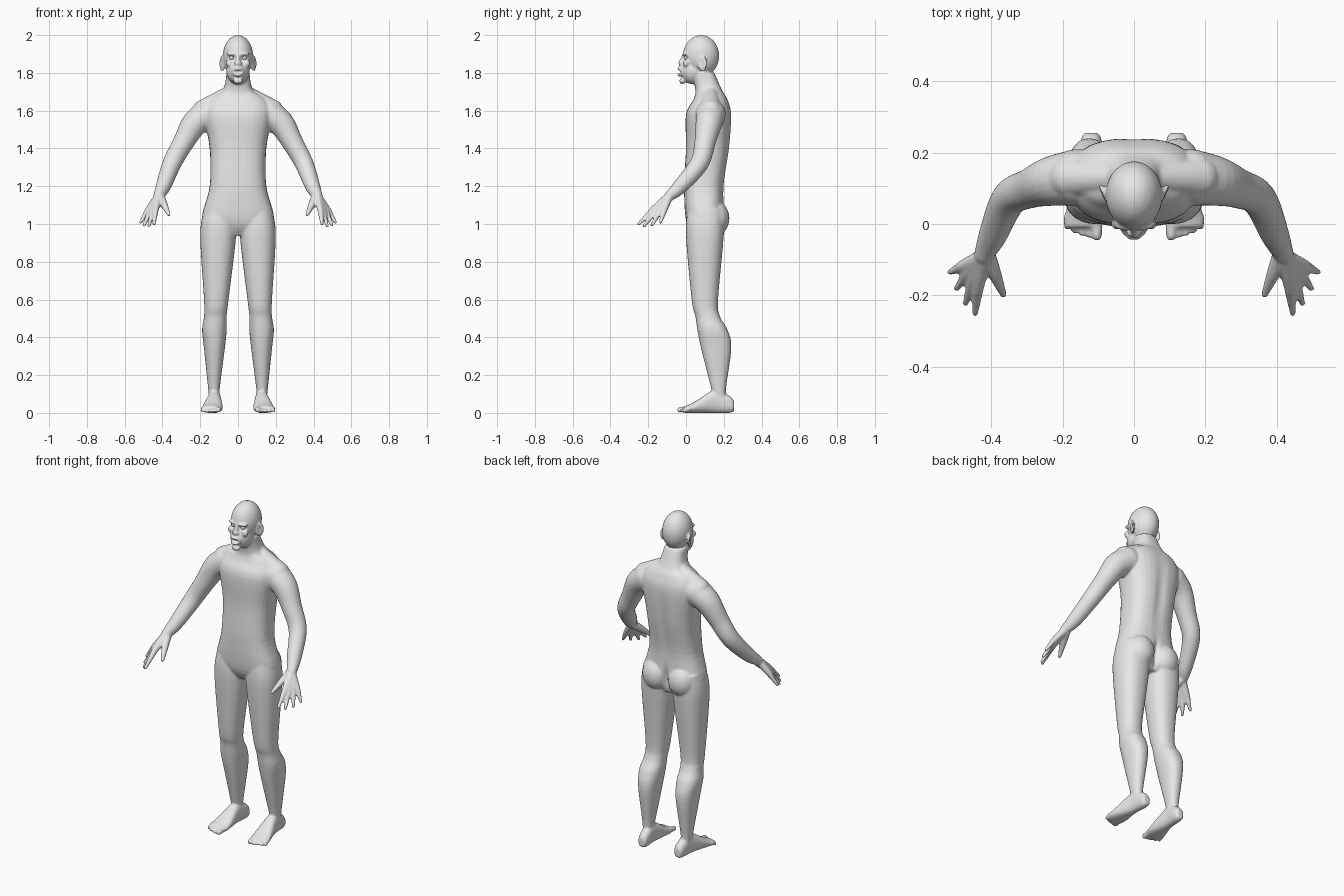
import bpy, bmesh, math
from mathutils import Vector, Matrix

if "Cube" in bpy.data.objects:
    bpy.data.objects.remove(bpy.data.objects["Cube"])

skin = bpy.data.materials.new("plain grey")
skin.use_nodes = True
grey = (.8, .8, .8, 1)
skin.diffuse_color = grey
skin.node_tree.nodes["Principled BSDF"].inputs["Base Color"].default_value = grey

bm = bmesh.new()


def smooth_rows(rows, steps=5):
    """Catmull-Rom interpolation between rows of numbers."""
    rows = [Vector(row) for row in rows]
    padded = [rows[0], *rows, rows[-1]]
    result = []
    for before, start, end, after in zip(padded, padded[1:], padded[2:], padded[3:]):
        leave, arrive = (end - before) / 2, (after - start) / 2
        for step in range(steps):
            t = step / steps
            ease = t * t * (3 - 2 * t)
            result.append(start.lerp(end, ease) + leave * t * (1 - t) ** 2
                          - arrive * t * t * (1 - t))
    return result + [rows[-1]]


def circle(count):
    angles = [math.tau * i / count for i in range(count)]
    return [(math.cos(angle), math.sin(angle)) for angle in angles]


def skin_rings(rings):
    """Bridge rings of points into a closed solid."""
    loops = [[bm.verts.new(point) for point in ring] for ring in rings]
    for low, high in zip(loops, loops[1:]):
        for j in range(len(low)):
            bm.faces.new((low[j - 1], low[j], high[j], high[j - 1]))
    bm.faces.new(loops[0])
    bm.faces.new(loops[-1])


def squared(value, power):
    return math.copysign(abs(value) ** (2 / power), value)


def loft(rows, side=1, upright=True, power=2.3):
    """Each row: station, x min, x max, then min and max on the other axis."""
    rings = []
    for station, left, right, near, far in smooth_rows(rows):
        ring = []
        for u, w in circle(32):
            x = side * (left + right + squared(u, power) * (right - left)) / 2
            other = (near + far + squared(w, power) * (far - near)) / 2
            ring.append((x, other, station) if upright else (x, station, other))
        rings.append(ring)
    skin_rings(rings)


def ball(center, radii, side=1, turn=0):
    x, y, z = center
    matrix = (Matrix.Translation((side * x, y, z))
              @ Matrix.Rotation(side * turn, 4, "Z") @ Matrix.Diagonal((*radii, 1)))
    bmesh.ops.create_uvsphere(bm, u_segments=24, v_segments=16, radius=1, matrix=matrix)


def tube(points, side=1):
    """Each point: x, y, z, radius. Both ends are round."""
    points = smooth_rows([(side * x, y, z, radius) for x, y, z, radius in points])
    ahead = points[1:] + points[-1:]
    behind = points[:1] + points[:-1]
    rings = []
    for point, following, previous in zip(points, ahead, behind):
        turn = (following - previous).to_3d().to_track_quat("Z", "Y")
        rings.append([point.to_3d() + turn @ Vector((u, w, 0)) * point.w
                      for u, w in circle(20)])
    skin_rings(rings)
    for end in (points[0], points[-1]):
        ball(end.to_3d(), [end.w] * 3)


# Torso and neck: height, half width, front, back
torso = [(.94, .1, .04, .17), (1.02, .19, 0, .2), (1.2, .15, -.01, .2),
         (1.4, .15, 0, .23), (1.58, .18, 0, .24), (1.66, .15, .04, .22),
         (1.71, .08, .05, .19), (1.8, .06, .03, .15)]
loft([(height, -half, half, front, back) for height, half, front, back in torso], power=2.6)

# Skull and jaw
ball((0, .08, 1.89), (.08, .096, .11))
ball((0, .036, 1.81), (.062, .066, .07))

# Nose, muzzle, lips and chin
tube([(0, -.01, 1.9, .008), (0, -.03, 1.85, .012)])
ball((0, -.02, 1.81), (.035, .02, .03))
for lip_height in (1.79, 1.823):
    ball((0, -.034, lip_height), (.024, .012, .009))
ball((0, -.018, 1.757), (.026, .018, .016))

index_knuckle, little_knuckle = Vector((.435, -.17, 1.08)), Vector((.475, -.115, 1.075))
index_reach, little_reach = Vector((.01, -.08, -.08)), Vector((.04, -.02, -.065))

for side in (1, -1):
    # Brow, cheek, nostril and ear
    ball((.034, -.006, 1.9), (.028, .012, .009), side, .25)
    ball((.045, 0, 1.85), (.02, .016, .02), side)
    ball((.013, -.026, 1.85), (.009, .011, .008), side)
    ball((.084, .086, 1.85), (.009, .028, .043), side, -.45)

    # Shoulder slope and arm
    tube([(.05, .13, 1.69, .04), (.18, .13, 1.6, .06)], side)
    tube([(.16, .13, 1.58, .08), (.23, .12, 1.53, .07), (.29, .1, 1.43, .056),
          (.35, .07, 1.32, .05), (.395, -.03, 1.2, .04), (.42, -.085, 1.15, .028)], side)

    # Fingers, fanned evenly from the wrist through the knuckles
    for finger in range(4):
        fan = finger / 3
        knuckle = index_knuckle.lerp(little_knuckle, fan)
        reach = index_reach.lerp(little_reach, fan) * (1 + .8 * fan * (1 - fan))
        tube([(.42, -.09, 1.147, .023), (*knuckle, .017),
              (*(knuckle + reach / 2), .013), (*(knuckle + reach), .009)], side)
    # Thumb
    tube([(.41, -.09, 1.14, .024), (.39, -.14, 1.1, .019), (.366, -.197, 1.05, .01)], side)

    # Buttock and leg
    ball((.085, .15, 1.03), (.085, .08, .095), side)
    loft([(1.08, .02, .18, .01, .2), (.94, .01, .2, 0, .2), (.6, .05, .18, .03, .17),
          (.51, .06, .18, .05, .18), (.44, .06, .19, .06, .22), (.34, .07, .18, .08, .24),
          (.1, .1, .155, .14, .21), (.04, .1, .15, .14, .24)], side)

    # Foot, from heel to ball
    loft([(.255, .1, .14, .01, .06), (.23, .09, .15, 0, .09), (.15, .09, .16, 0, .12),
          (.04, .08, .19, 0, .055), (-.01, .09, .195, 0, .035)], side, upright=False)

    # Toes, shrinking outwards from the big toe
    for toe in range(5):
        x = .104 + .021 * toe
        tip = .0016 * toe * toe - .033
        radius = .01 if toe else .016
        tube([(x, .02, .024, radius), (x, tip, radius, radius * .9)], side)

bmesh.ops.recalc_face_normals(bm, faces=bm.faces)
rough = bpy.data.meshes.new("rough_body")
bm.to_mesh(rough)
bm.free()

# Fuse the parts into one continuous skin
body = bpy.data.objects.new("body", rough)
bpy.context.collection.objects.link(body)
fuse = body.modifiers.new("fuse", "REMESH")
fuse.mode = "VOXEL"
fuse.voxel_size = .006
relax = body.modifiers.new("relax", "SMOOTH")
relax.iterations = 4
depsgraph = bpy.context.evaluated_depsgraph_get()
fused = bpy.data.meshes.new_from_object(body.evaluated_get(depsgraph))
body.modifiers.clear()
body.data = fused
bpy.data.meshes.remove(rough)

# Hollows for mouth, buttock cleft, spine, eye sockets and ears: centre, radii, push
hollows = [((0, -.044, 1.806), (.02, .03, .006), (0, .02, 0)),
           ((0, .23, 1.02), (.016, .07, .07), (0, -.03, 0)),
           ((0, .23, 1.38), (.03, .06, .2), (0, -.008, 0))]
for side in (1, -1):
    hollows.append(((side * .033, -.014, 1.88), (.019, .025, .01), (0, .012, 0)))
    hollows.append(((side * .096, .08, 1.855), (.012, .014, .022), (-side * .007, 0, 0)))
for vertex in fused.vertices:
    for center, radii, push in hollows:
        distance = sum(((a - b) / r) ** 2 for a, b, r in zip(vertex.co, center, radii))
        vertex.co += Vector(push) * math.exp(-distance)

fused.materials.clear()
fused.materials.append(skin)
fused.shade_smooth()

# Eyes
for side, name in ((1, "left_eye"), (-1, "right_eye")):
    bpy.ops.mesh.primitive_uv_sphere_add(radius=.012, location=(side * .033, .004, 1.88))
    eye = bpy.context.object
    eye.name = name
    eye.data.materials.append(skin)
    bpy.ops.object.shade_smooth()
